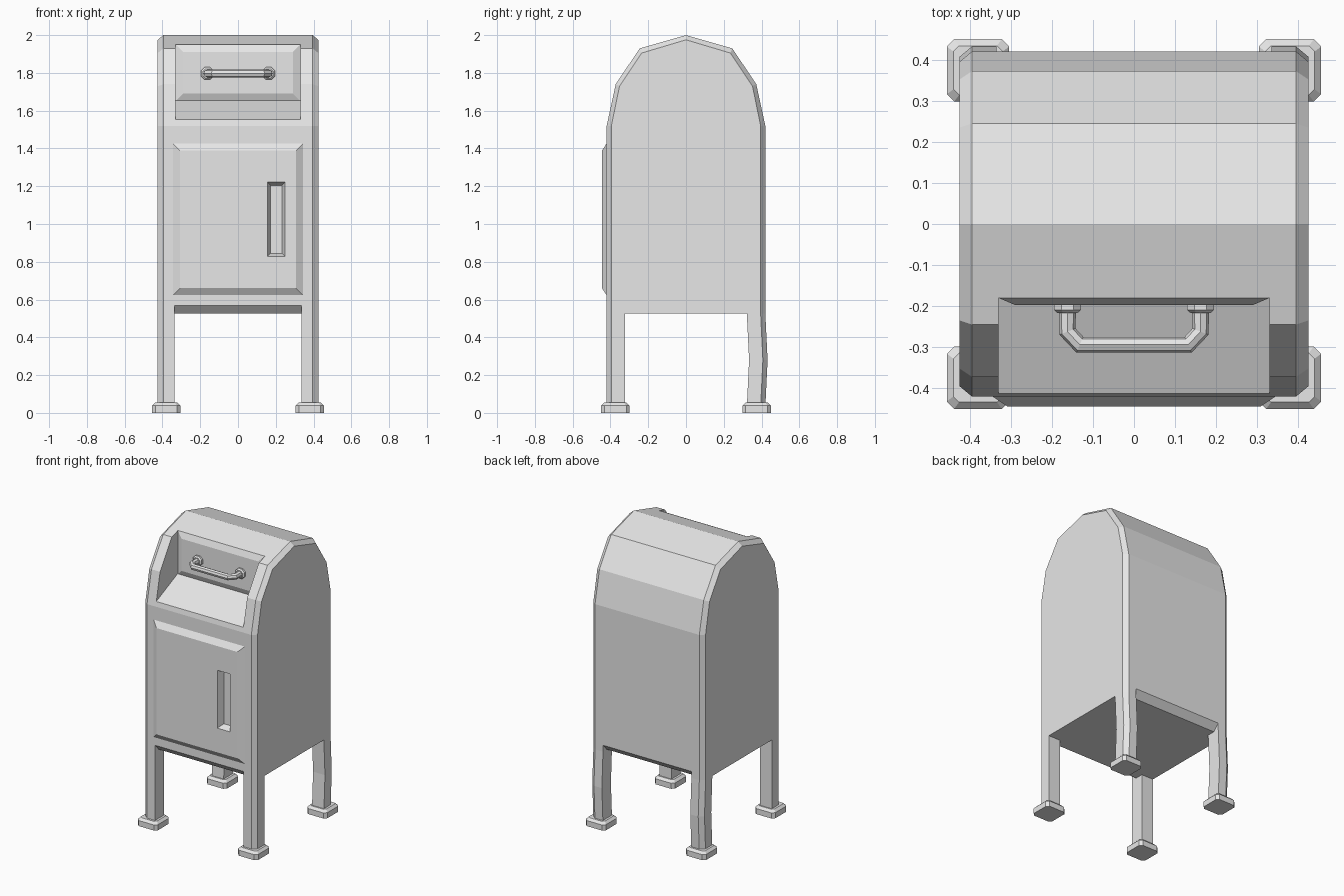
import bpy
import bmesh

if "Cube" in bpy.data.objects:
    bpy.data.objects.remove(bpy.data.objects["Cube"], do_unlink=True)

grey = bpy.data.materials.new("painted_grey")
grey.use_nodes = True
grey.diffuse_color = (0.8, 0.8, 0.8, 1)
grey.node_tree.nodes["Principled BSDF"].inputs["Base Color"].default_value = (0.8, 0.8, 0.8, 1)


def loft(name, rings):
    """Bridge rings of equal point count and cap both ends."""
    bm = bmesh.new()
    loops = [[bm.verts.new(p) for p in ring] for ring in rings]
    n = len(loops[0])
    for a, b in zip(loops, loops[1:]):
        for i in range(n):
            j = (i + 1) % n
            bm.faces.new((a[i], a[j], b[j], b[i]))
    bm.faces.new(loops[0])
    bm.faces.new(loops[-1])
    bmesh.ops.recalc_face_normals(bm, faces=bm.faces)
    mesh = bpy.data.meshes.new(name)
    bm.to_mesh(mesh)
    bm.free()
    mesh.materials.append(grey)
    obj = bpy.data.objects.new(name, mesh)
    bpy.context.collection.objects.link(obj)
    return obj


def prism(name, half, profile):
    """Extrude a (y, z) profile across x."""
    return loft(name, [[(x, y, z) for y, z in profile] for x in (-half, half)])


def plate(name, x0, x1, z0, z1, y_back, y_front, inset):
    """Rectangular panel with sloping borders."""
    def ring(y, d):
        return [(x0 + d, y, z0 + d), (x1 - d, y, z0 + d),
                (x1 - d, y, z1 - d), (x0 + d, y, z1 - d)]
    return loft(name, [ring(y_back, 0), ring(y_front, inset)])


def cut(target, cutter):
    cutter.hide_render = True
    mod = target.modifiers.new("cut", "BOOLEAN")
    mod.operation = "DIFFERENCE"
    mod.solver = "EXACT"
    mod.object = cutter
    bpy.context.view_layer.objects.active = target
    bpy.ops.object.modifier_apply(modifier=mod.name)


# Domed body with chamfered side edges
def arch(half_profile):
    return half_profile + [(-y, z) for y, z in reversed(half_profile) if y != 0]


outer = arch([(0.42, 0.525), (0.42, 1.52), (0.372, 1.74), (0.245, 1.93), (0, 2.0)])
inner = arch([(0.395, 0.525), (0.395, 1.52), (0.352, 1.73), (0.235, 1.905), (0, 1.975)])
body = loft("body", [[(x, y, z) for y, z in prof] for x, prof in
                     ((-0.425, inner), (-0.395, outer), (0.395, outer), (0.425, inner))])

# Recess for the pull-down hatch, bottom bevels and door slot
cutters = [prism("hatch_cutter", 0.33, [(-0.18, 1.655), (-0.18, 2.2), (-0.6, 2.2), (-0.6, 1.47)])]
for s in (-1, 1):
    cutters.append(prism("bottom_cutter", 0.335,
                         [(s * 0.43, 0.58), (s * 0.43, 0.5), (s * 0.355, 0.5)]))
slot = plate("slot_cutter", 0.153, 0.252, 0.825, 1.225, -0.45, -0.4, 0.02)
for c in cutters + [slot]:
    cut(body, c)

# Door and hatch panels
door = plate("front_door", -0.345, 0.345, 0.623, 1.427, -0.42, -0.445, 0.038)
cut(door, slot)
plate("hatch_panel", -0.33, 0.33, 1.65, 1.95, -0.18, -0.197, 0.04)
for c in cutters + [slot]:
    bpy.data.objects.remove(c, do_unlink=True)

# Hatch handle: bent tube on two octagonal mounts
curve = bpy.data.curves.new("hatch_handle", "CURVE")
curve.dimensions = "3D"
curve.bevel_depth = 0.021
curve.bevel_resolution = 2
half_path = [(0.162, -0.195), (0.162, -0.262), (0.132, -0.294)]
path = half_path + [(-x, y) for x, y in reversed(half_path)]
spline = curve.splines.new("POLY")
spline.points.add(len(path) - 1)
for pt, (x, y) in zip(spline.points, path):
    pt.co = (x, y, 1.797, 1)
tube = bpy.data.objects.new("handle_curve", curve)
bpy.context.collection.objects.link(tube)
bpy.context.view_layer.update()
mesh = bpy.data.meshes.new_from_object(tube.evaluated_get(bpy.context.evaluated_depsgraph_get()))
bpy.data.objects.remove(tube, do_unlink=True)
mesh.materials.clear()
mesh.materials.append(grey)
for poly in mesh.polygons:
    poly.use_smooth = False
bpy.context.collection.objects.link(bpy.data.objects.new("hatch_handle", mesh))


def octagon(cx, cy, r, c):
    """Square of half size r with corners cut by c."""
    k = r - c
    return [(cx + a, cy + b) for a, b in
            ((r, -k), (r, k), (k, r), (-k, r), (-r, k), (-r, -k), (-k, -r), (k, -r))]


for side, sx in (("right", -1), ("left", 1)):
    loft(side + "_handle_mount",
         [[(x, y, z) for x, z in octagon(sx * 0.162, 1.797, r, r * 0.55)]
          for y, r in ((-0.195, 0.033), (-0.209, 0.033), (-0.217, 0.024))])

# Legs continue the chamfered body corners; feet are low bevelled pads
leg_shape = [(0.335, 0.42), (0.395, 0.42), (0.425, 0.395), (0.425, 0.322), (0.335, 0.322)]
for side, sx in (("right", -1), ("left", 1)):
    for end, sy in (("front", -1), ("back", 1)):
        bend = 0.012 if sy > 0 else 0
        loft(f"{end}_{side}_leg",
             [[(sx * x, sy * y + d, z) for x, y in leg_shape]
              for z, d in ((0.03, 0), (0.28, bend), (0.525, 0))])
        loft(f"{end}_{side}_foot",
             [[(x, y, z) for x, y in octagon(sx * 0.38, sy * 0.374, r, c)]
              for z, r, c in ((0, 0.076, 0.018), (0.038, 0.076, 0.018), (0.054, 0.06, 0.014))])
